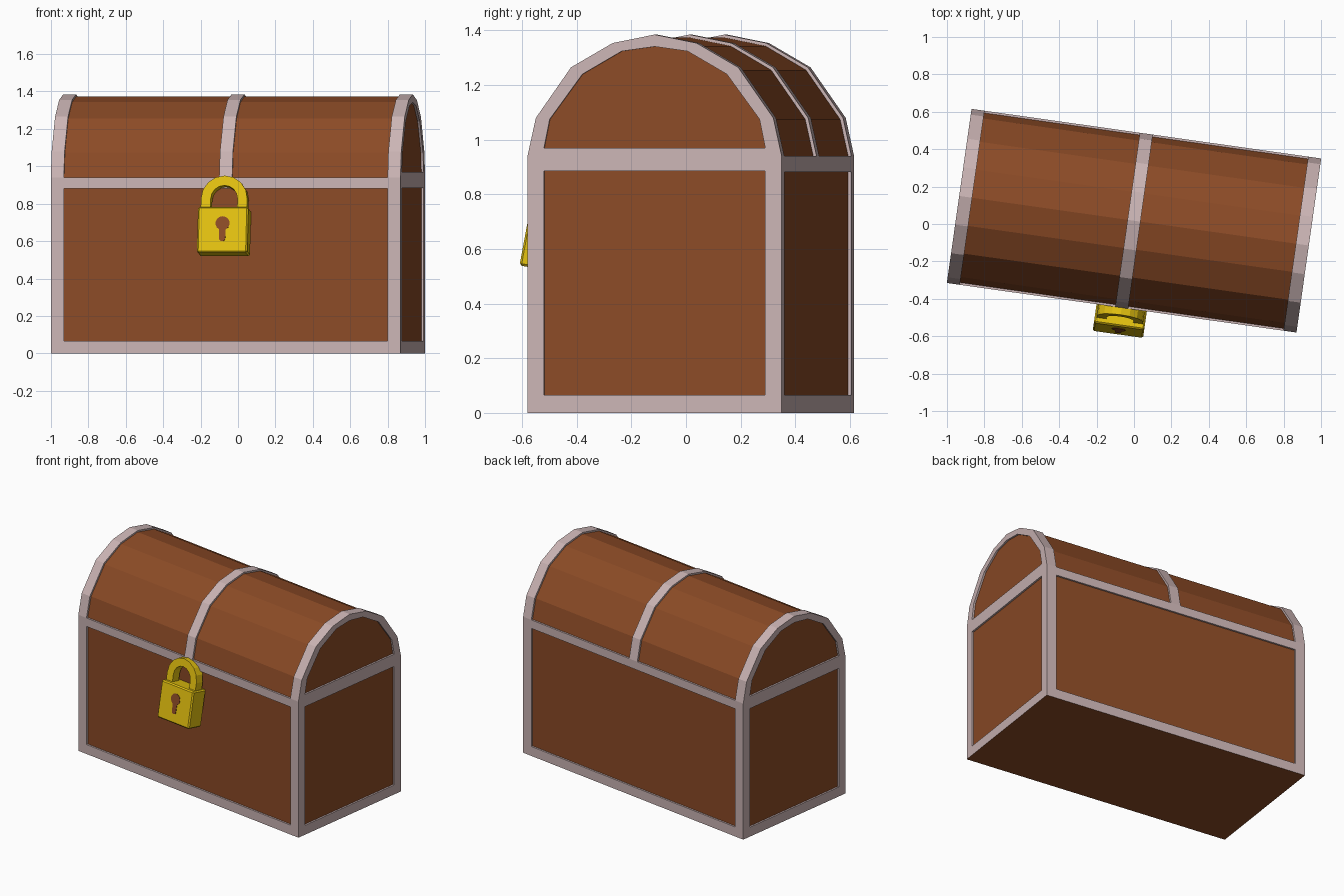
import bpy, bmesh, math
from mathutils import Matrix, Vector

if "Cube" in bpy.data.objects:
    bpy.data.objects.remove(bpy.data.objects["Cube"])


def material(name, color):
    m = bpy.data.materials.new(name)
    m.diffuse_color = (*color, 1)
    m.use_nodes = True
    m.node_tree.nodes["Principled BSDF"].inputs["Base Color"].default_value = m.diffuse_color
    return m


WOOD = material("brown wood", (0.262, 0.070, 0.0194))
TRIM = material("pale trim", (0.60, 0.46, 0.46))
GOLD = material("gold metal", (0.78, 0.54, 0.005))

L, D = 0.944, 0.47          # half length, half depth
W = 0.07                    # trim width
REC = 0.012                 # panel recess
CHEST = Matrix.Translation((0, 0.0175, 0)) @ Matrix.Rotation(math.radians(-8.07), 4, 'Z')
LOCK = CHEST @ Matrix.Translation((0, -0.615, 0.54)) @ Matrix.Rotation(math.radians(-10.6), 4, 'X')


def prism(name, pts, axis, a, b, mat, frame=CHEST, bevel=0):
    """Extrude a closed 2D outline along x (outline in yz) or y (outline in xz)."""
    bm = bmesh.new()
    put = (lambda p, t: (t, p[0], p[1])) if axis == 'x' else (lambda p, t: (p[0], t, p[1]))
    face = bm.faces.new([bm.verts.new(put(p, a)) for p in pts])
    ext = bmesh.ops.extrude_face_region(bm, geom=[face])
    move = Vector((b - a, 0, 0)) if axis == 'x' else Vector((0, b - a, 0))
    bmesh.ops.translate(bm, vec=move, verts=[g for g in ext["geom"] if isinstance(g, bmesh.types.BMVert)])
    bmesh.ops.recalc_face_normals(bm, faces=bm.faces)
    if bevel:
        bmesh.ops.bevel(bm, geom=bm.edges[:], offset=bevel, segments=1, affect='EDGES')
    # underside of the chest is bare wood
    for f in bm.faces:
        if frame is CHEST and f.normal.z < -0.9 and f.calc_center_median().z < 0.01:
            f.material_index = 1
    bm.transform(frame)
    me = bpy.data.meshes.new(name)
    bm.to_mesh(me)
    bm.free()
    me.materials.append(mat)
    me.materials.append(WOOD)
    ob = bpy.data.objects.new(name, me)
    bpy.context.collection.objects.link(ob)
    return ob


def box(name, x0, x1, y0, y1, z0, z1):
    prism(name, [(y0, z0), (y1, z0), (y1, z1), (y0, z1)], 'x', x0, x1, TRIM)


def mirrored(half):
    """Half arch, from side up to the crown, completed to the other side."""
    return half + [(-y, z) for y, z in reversed(half[:-1])]


# Arch outlines: trim outside, trim inside, wooden core
outer = mirrored([(D, 0.94), (0.439, 1.08), (0.309, 1.265), (0.155, 1.354), (0, 1.385)])
inner = mirrored([(0.409, 0.94), (0.409, 0.97), (0.388, 1.075), (0.267, 1.24), (0.122, 1.324), (0, 1.341)])
core = mirrored([(D - REC, 0), (D - REC, 0.94), (0.428, 1.075), (0.302, 1.255), (0.152, 1.343), (0, 1.374)])

# Wooden body and lid
prism("wooden_body", core, 'x', -L + REC, L - REC, WOOD)

# Arched lid bands
for name, a, b in (("left_band", -L, -L + W), ("middle_band", -W / 2, W / 2), ("right_band", L - W, L)):
    prism(name, outer + inner[::-1], 'x', a, b, TRIM)

# Corner posts and rails
P = D - 0.409
for sx in (-1, 1):
    x0, x1 = sorted((sx * (L - W), sx * L))
    for sy in (-1, 1):
        y0, y1 = sorted((sy * (D - P), sy * D))
        box("corner_post", x0, x1, y0, y1, 0, 0.94)
    box("end_bottom_rail", x0, x1, -D + P, D - P, 0, 0.065)
    box("end_top_rail", x0, x1, -D + P, D - P, 0.885, 0.97)
for sy in (-1, 1):
    y0, y1 = sorted((sy * (D - P), sy * D))
    box("long_bottom_rail", -L + W, L - W, y0, y1, 0, 0.065)
    box("long_top_rail", -L + W, L - W, y0, y1, 0.882, 0.94)

# Padlock body, tilted out at the bottom
prism("padlock_body", [(-0.136, 0), (0.136, 0), (0.136, 0.248), (-0.136, 0.248)], 'y',
      0, 0.12, GOLD, LOCK, 0.008)


def arc(r, cz, a0, a1, n):
    angles = [math.radians(a0 + (a1 - a0) * i / n) for i in range(n + 1)]
    return [(r * math.cos(t), cz + r * math.sin(t)) for t in angles]


# Shackle
out_arc = [(0.125, 0.24)] + arc(0.125, 0.298, 0, 180, 8) + [(-0.125, 0.24)]
in_arc = [(0.072, 0.24)] + arc(0.072, 0.298, 0, 180, 8) + [(-0.072, 0.24)]
prism("padlock_shackle", out_arc + in_arc[::-1], 'y', 0.03, 0.09, GOLD, LOCK)

# Keyhole
prism("keyhole", arc(0.038, 0.158, -62, 242, 12) + [(-0.016, 0.07), (-0.008, 0.062), (0.008, 0.062), (0.016, 0.07)],
      'y', -0.003, 0.002, WOOD, LOCK)
